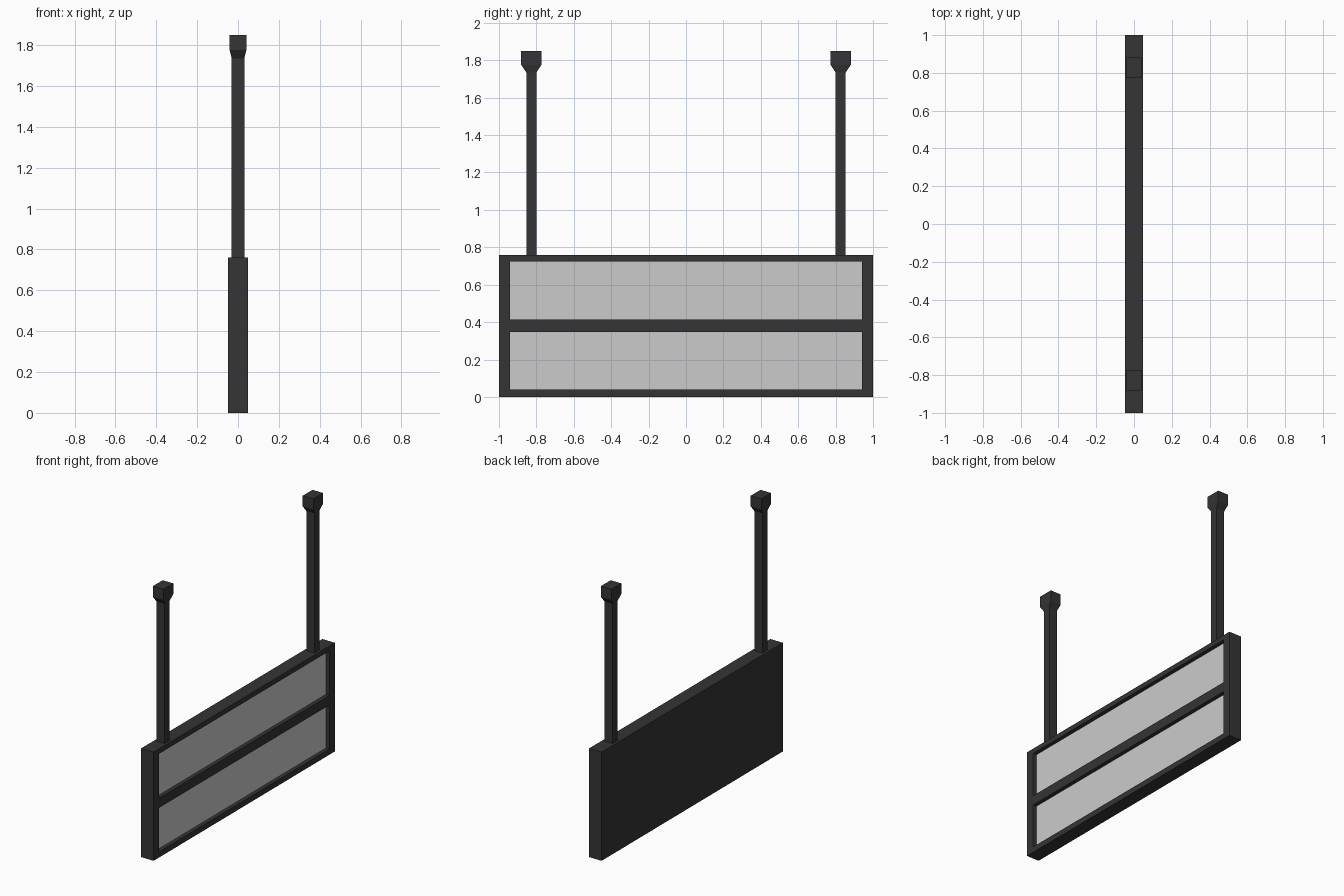
import bpy, bmesh
from mathutils import Vector

if "Cube" in bpy.data.objects:
    bpy.data.objects.remove(bpy.data.objects["Cube"])

HX, HY, H = 0.048, 1.0, 0.76          # frame half depth, half width, height
WY = 0.94                             # window half width
ROWS = [(0.04, 0.347), (0.415, 0.725)]  # window bottoms and tops
DEPTH = 0.027                         # window recess

dark = bpy.data.materials.new("dark_metal")
dark.diffuse_color = (0.035, 0.035, 0.036, 1)
dark.use_nodes = True
dark.node_tree.nodes["Principled BSDF"].inputs["Base Color"].default_value = dark.diffuse_color


def make(name, bm, mat=None):
    bmesh.ops.recalc_face_normals(bm, faces=bm.faces)
    me = bpy.data.meshes.new(name)
    bm.to_mesh(me)
    bm.free()
    ob = bpy.data.objects.new(name, me)
    bpy.context.collection.objects.link(ob)
    if mat:
        me.materials.append(mat)
    return ob


def loft(bm, rings):
    """Stack rectangular rings (half x, centre y, half y, z) into a closed solid."""
    loops = [[bm.verts.new((sx * hx, cy + sy * hy, z))
              for sx, sy in ((-1, -1), (1, -1), (1, 1), (-1, 1))]
             for hx, cy, hy, z in rings]
    for a, b in zip(loops, loops[1:]):
        for i in range(4):
            j = (i + 1) % 4
            bm.faces.new((a[i], a[j], b[j], b[i]))
    bm.faces.new(loops[0][::-1])
    bm.faces.new(loops[-1])


# Sign housing: box with two windows sunk into the +x face
bm = bmesh.new()
loft(bm, [(HX, 0, HY, 0), (HX, 0, HY, H)])
face = next(f for f in bm.faces if f.normal.x > 0.9 or f.calc_center_median().x > HX - 1e-4)
cuts = [((0, s * WY, 0), (0, 1, 0)) for s in (-1, 1)]
cuts += [((0, 0, z), (0, 0, 1)) for row in ROWS for z in row]
for co, no in cuts:
    bmesh.ops.bisect_plane(bm, geom=bm.verts[:] + bm.edges[:] + bm.faces[:],
                           plane_co=co, plane_no=no)


def is_window(f):
    c = f.calc_center_median()
    return c.x > HX - 1e-4 and abs(c.y) < WY and any(a < c.z < b for a, b in ROWS)


for f in [f for f in bm.faces if is_window(f)]:
    floor = bmesh.ops.extrude_discrete_faces(bm, faces=[f])["faces"][0]
    bmesh.ops.translate(bm, verts=floor.verts[:], vec=Vector((-DEPTH, 0, 0)))
    bm.faces.remove(floor)            # closed by the screen panels
bmesh.ops.recalc_face_normals(bm, faces=bm.faces)
bmesh.ops.dissolve_limit(bm, angle_limit=0.01, verts=bm.verts[:], edges=bm.edges[:])
make("sign_housing", bm, dark)

# Grey screens at the bottom of the recesses
for name, (z0, z1) in zip(("lower_screen", "upper_screen"), ROWS):
    bm = bmesh.new()
    x = HX - DEPTH
    bm.faces.new([bm.verts.new((x, y, z)) for y, z in
                  ((-WY, z0), (WY, z0), (WY, z1), (-WY, z1))])
    make(name, bm)

# Hanging posts with flared ceiling mounts, mirrored across y
PY = 0.827
bm = bmesh.new()
loft(bm, [(0.031, PY, 0.027, H), (0.031, PY, 0.027, 1.735),
          (0.041, PY, 0.054, 1.775), (0.041, PY, 0.054, 1.85)])
posts = make("hanging_posts", bm, dark)
mirror = posts.modifiers.new("mirror", 'MIRROR')
mirror.use_axis = (False, True, False)
